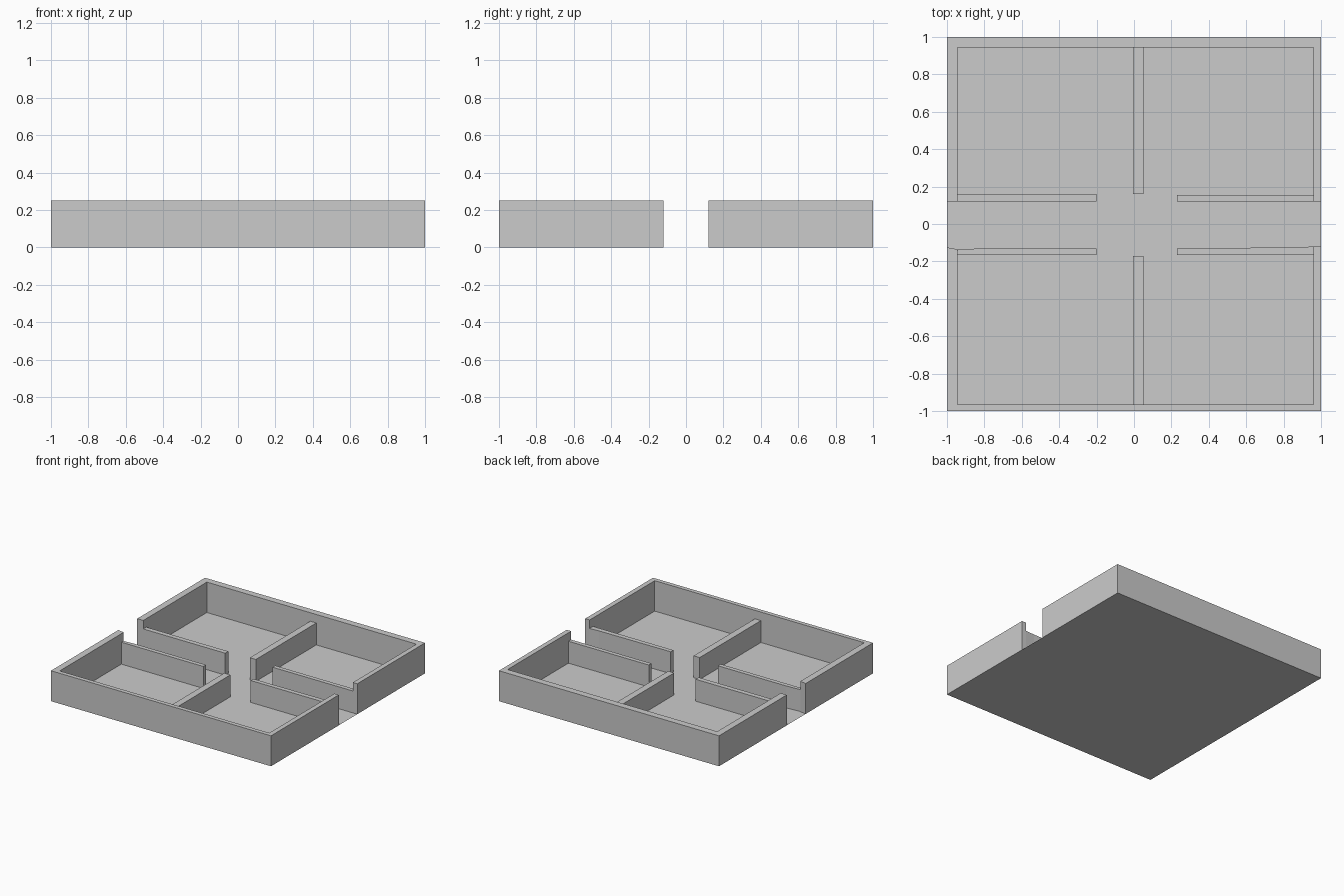
import bpy, bmesh

if "Cube" in bpy.data.objects:
    bpy.data.objects.remove(bpy.data.objects["Cube"])

WALL_H = 0.25   # outer walls
PART_H = 0.18   # inner partitions


def prism(name, outline, height):
    """Extrude a counter-clockwise floor-plan outline upward, open at the base."""
    bm = bmesh.new()
    n = len(outline)
    low = [bm.verts.new((x, y, 0)) for x, y in outline]
    if height:
        top = [bm.verts.new((x, y, height)) for x, y in outline]
        bm.faces.new(top)
        for i in range(n):
            j = (i + 1) % n
            bm.faces.new((low[i], low[j], top[j], top[i]))
    else:
        bm.faces.new(low)
    mesh = bpy.data.meshes.new(name)
    bm.to_mesh(mesh)
    bm.free()
    obj = bpy.data.objects.new(name, mesh)
    bpy.context.collection.objects.link(obj)
    return obj


def rect(x0, x1, y0, y1):
    return [(x0, y0), (x1, y0), (x1, y1), (x0, y1)]


# Thin floor sheet
prism("floor", rect(-1, 1, -1, 1), 0)

# Outer walls: two U-shaped halves with the corridor openings between them
prism("outer_wall_back", [
    (1, 0.12), (1, 1), (-1, 1), (-1, 0.12),
    (-0.945, 0.12), (-0.945, 0.945), (0.96, 0.945), (0.96, 0.12)], WALL_H)
prism("outer_wall_front", [
    (-1, -0.125), (-1, -1), (1, -1), (1, -0.12),
    (0.96, -0.12), (0.96, -0.965), (-0.945, -0.965), (-0.945, -0.135)], WALL_H)

# Lower partitions along the corridor
prism("corridor_wall_back_left", rect(-0.945, -0.2, 0.12, 0.16), PART_H)
prism("corridor_wall_back_right", rect(0.23, 0.96, 0.12, 0.155), PART_H)
prism("corridor_wall_front_left", [
    (-0.945, -0.165), (-0.2, -0.165), (-0.2, -0.13), (-0.82, -0.13),
    (-0.945, -0.138)], PART_H)
prism("corridor_wall_front_right", [
    (0.23, -0.165), (0.96, -0.165), (0.96, -0.12), (0.88, -0.125),
    (0.23, -0.13)], PART_H)

# Dividers between left and right rooms
prism("room_divider_back", rect(-0.005, 0.05, 0.16, 0.945), PART_H)
prism("room_divider_front", rect(-0.005, 0.05, -0.965, -0.17), PART_H)
